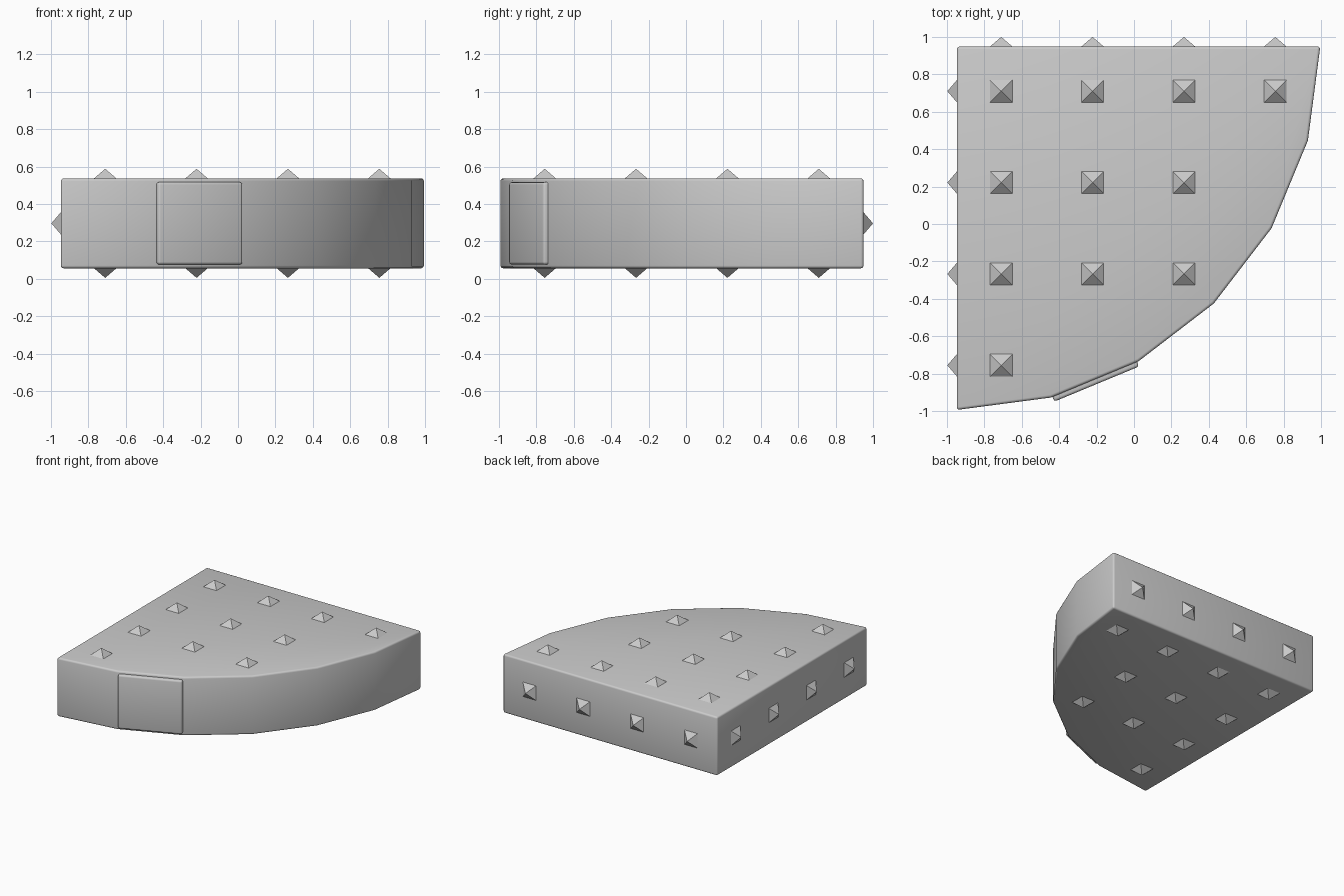
import bpy, bmesh
from math import cos, sin, pi, radians
from mathutils import Matrix, Vector

if "Cube" in bpy.data.objects:
    bpy.data.objects.remove(bpy.data.objects["Cube"])

CORNER, R = (-0.947, 0.949), 1.943      # square corner and arc radius
Z0, Z1 = 0.056, 0.537
ZC = (Z0 + Z1) / 2


def finish(name, bm, bevel=0.0):
    bmesh.ops.recalc_face_normals(bm, faces=bm.faces)
    me = bpy.data.meshes.new(name)
    bm.to_mesh(me)
    bm.free()
    ob = bpy.data.objects.new(name, me)
    bpy.context.collection.objects.link(ob)
    if bevel:
        m = ob.modifiers.new("rounded_edges", 'BEVEL')
        m.width, m.segments = bevel, 3
        m.limit_method, m.angle_limit = 'ANGLE', radians(30)
        for p in me.polygons:
            p.use_smooth = True
    return ob


# Quarter-round slab with six flat arc segments
bm = bmesh.new()
pts = [CORNER] + [(CORNER[0] + R * cos(i * pi / 12), CORNER[1] - R * sin(i * pi / 12))
                  for i in range(7)]
face = bm.faces.new([bm.verts.new((x, y, Z0)) for x, y in pts])
ext = bmesh.ops.extrude_face_region(bm, geom=[face])
bmesh.ops.translate(bm, vec=(0, 0, Z1 - Z0),
                    verts=[v for v in ext['geom'] if isinstance(v, bmesh.types.BMVert)])
finish("quarter_slab", bm, 0.015)

# Raised panel on one arc segment
bm = bmesh.new()
a = radians(-67.5)
d = R * cos(pi / 24)
mat = (Matrix.Translation((CORNER[0] + d * cos(a), CORNER[1] + d * sin(a), ZC))
       @ Matrix.Rotation(a, 4, 'Z') @ Matrix.Diagonal((0.054, 0.49, 0.44, 1)))
bmesh.ops.create_cube(bm, size=1, matrix=mat)
finish("front_panel", bm, 0.014)

# Pyramid studs on top, bottom, left and back
bm = bmesh.new()


def stud(pos, normal):
    rot = Vector(normal).to_track_quat('Z', 'Y').to_matrix().to_4x4()
    mat = (Matrix.Translation(Vector(pos) + Vector(normal) * 0.024) @ rot
           @ Matrix.Rotation(pi / 4, 4, 'Z'))
    bmesh.ops.create_cone(bm, cap_ends=True, segments=4, radius1=0.063 * 2 ** 0.5,
                          radius2=0, depth=0.054, matrix=mat)


steps = [0.71 - 0.4885 * i for i in range(4)]
for y, count in zip(steps, (4, 3, 3, 1)):
    for i in range(count):
        stud((-steps[i], y, Z1), (0, 0, 1))
        stud((-steps[i], y, Z0), (0, 0, -1))
for s in steps:
    stud((CORNER[0], s, ZC), (-1, 0, 0))
    stud((-s, CORNER[1], ZC), (0, 1, 0))
bmesh.ops.remove_doubles(bm, verts=bm.verts, dist=0.0001)
finish("pyramid_studs", bm)
